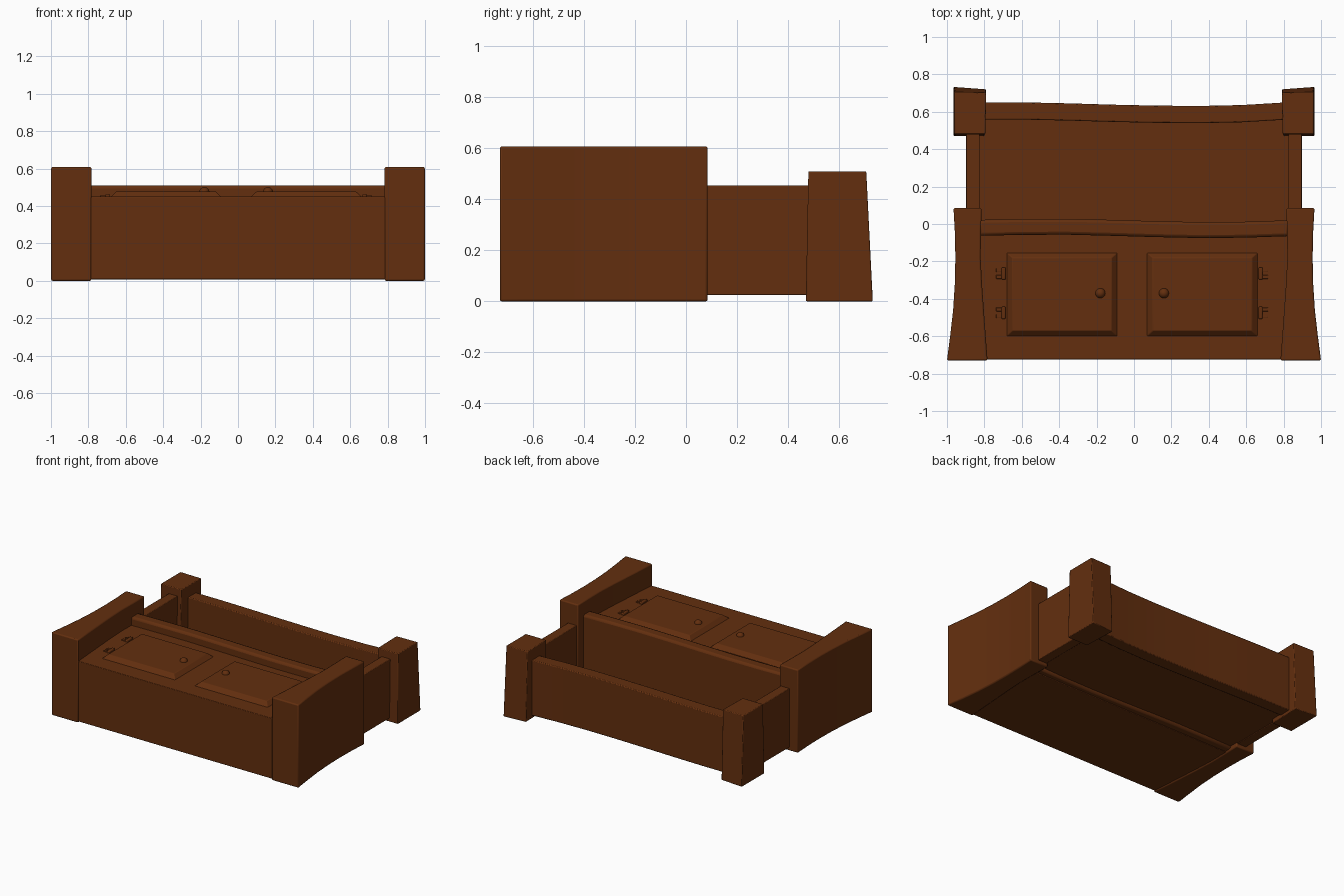
import bpy, bmesh, math

if "Cube" in bpy.data.objects:
    bpy.data.objects.remove(bpy.data.objects["Cube"])

wood = bpy.data.materials.new("brown wood")
wood.diffuse_color = (0.125, 0.028, 0.0045, 1)
wood.use_nodes = True
wood.node_tree.nodes["Principled BSDF"].inputs["Base Color"].default_value = wood.diffuse_color


def finish(name, bm, bevel=0.0):
    bmesh.ops.recalc_face_normals(bm, faces=bm.faces[:])
    me = bpy.data.meshes.new(name)
    bm.to_mesh(me)
    bm.free()
    me.materials.append(wood)
    ob = bpy.data.objects.new(name, me)
    bpy.context.collection.objects.link(ob)
    if bevel:
        m = ob.modifiers.new("soft edge", 'BEVEL')
        m.width, m.segments, m.limit_method = bevel, 2, 'ANGLE'
        m.angle_limit = math.radians(40)
    bpy.ops.object.select_all(action='DESELECT')
    ob.select_set(True)
    bpy.context.view_layer.objects.active = ob
    bpy.ops.object.shade_smooth_by_angle(angle=math.radians(30))
    return ob


def loft(name, low, z0, high, z1, bevel=0.0):
    """Solid between two matching xy outlines at two heights."""
    bm = bmesh.new()
    a = [bm.verts.new((x, y, z0)) for x, y in low]
    b = [bm.verts.new((x, y, z1)) for x, y in high]
    n = len(a)
    bm.faces.new(a[::-1])
    bm.faces.new(b)
    for i in range(n):
        bm.faces.new((a[i], a[(i + 1) % n], b[(i + 1) % n], b[i]))
    return finish(name, bm, bevel)


def rect(x0, x1, y0, y1):
    return [(x0, y0), (x1, y0), (x1, y1), (x0, y1)]


def box(name, x0, x1, y0, y1, z0, z1, bevel=0.0):
    r = rect(x0, x1, y0, y1)
    return loft(name, r, z0, r, z1, bevel)


def wavy(name, top, thick, half, z0, z1, bevel):
    """Board across the width whose edges follow a gentle wave."""
    n = len(top)
    xs = [-half + 2 * half * i / (n - 1) for i in range(n)]
    o = [(x, y - thick) for x, y in zip(xs, top)]
    o += [(x, y) for x, y in zip(xs[::-1], top[::-1])]
    return loft(name, o, z0, o, z1, bevel)


def mirror(pts, s):
    return [(s * x, y) for x, y in pts]


# flared lower posts, tapered upper posts and side rails
outer = [(1.0, -.73), (.983, -.6), (.967, -.46), (.958, -.32), (.955, -.18), (.958, -.04), (.965, .085)]
inner = [(.815, .085), (.818, -.04), (.82, -.18), (.813, -.32), (.803, -.46), (.793, -.6), (.783, -.73)]
for s, side in ((-1, "left"), (1, "right")):
    o = mirror(outer + inner, s)
    loft(side + "_lower_post", o, 0, o, .608, .008)
    low = mirror([(.965, .47), (.80, .47), (.79, .72), (.965, .733)], s)
    high = mirror([(.96, .48), (.795, .48), (.79, .703), (.96, .707)], s)
    loft(side + "_upper_post", low, 0, high, .51, .005)
    a, b = sorted((s * .825, s * .897))
    box(side + "_upper_side", a, b, .05, .52, .025, .455, .004)

# lower cabinet body, counter, upper back and top board
box("cabinet_body", -.85, .85, -.725, -.03, .008, .45, .004)
wavy("counter_slab", [.022, .027, .028, .022, .015, .01, .012, .02], .085, .83, .012, .51, .016)
box("upper_back_panel", -.85, .85, 0, .60, .03, .06)
wavy("top_board", [.65, .65, .645, .638, .633, .631, .636, .65], .092, .81, .02, .425, .006)

# raised doors, knobs and hinges
for side, x0, x1, knob, hx, s in (("left", -.69, -.08, -.18, -.697, -1),
                                  ("right", .06, .67, .16, .677, 1)):
    loft(side + "_door", rect(x0, x1, -.61, -.145), .44,
         rect(x0 + .04, x1 - .04, -.57, -.18), .478, .004)
    bm = bmesh.new()
    bmesh.ops.create_uvsphere(bm, u_segments=20, v_segments=12, radius=.027)
    bmesh.ops.translate(bm, verts=bm.verts[:], vec=(knob, -.37, .474))
    finish(side + "_knob", bm)
    for i, y in enumerate((-.265, -.475)):
        tag = f"{side}_hinge_{i + 1}"
        box(tag + "_barrel", hx - .011, hx + .011, y - .033, y + .033, .44, .465, .006)
        for dy in (-.018, .018):
            a, b = sorted((hx, hx + s * .04))
            box(tag + "_leaf", a, b, y + dy - .01, y + dy + .01, .445, .456, .002)
